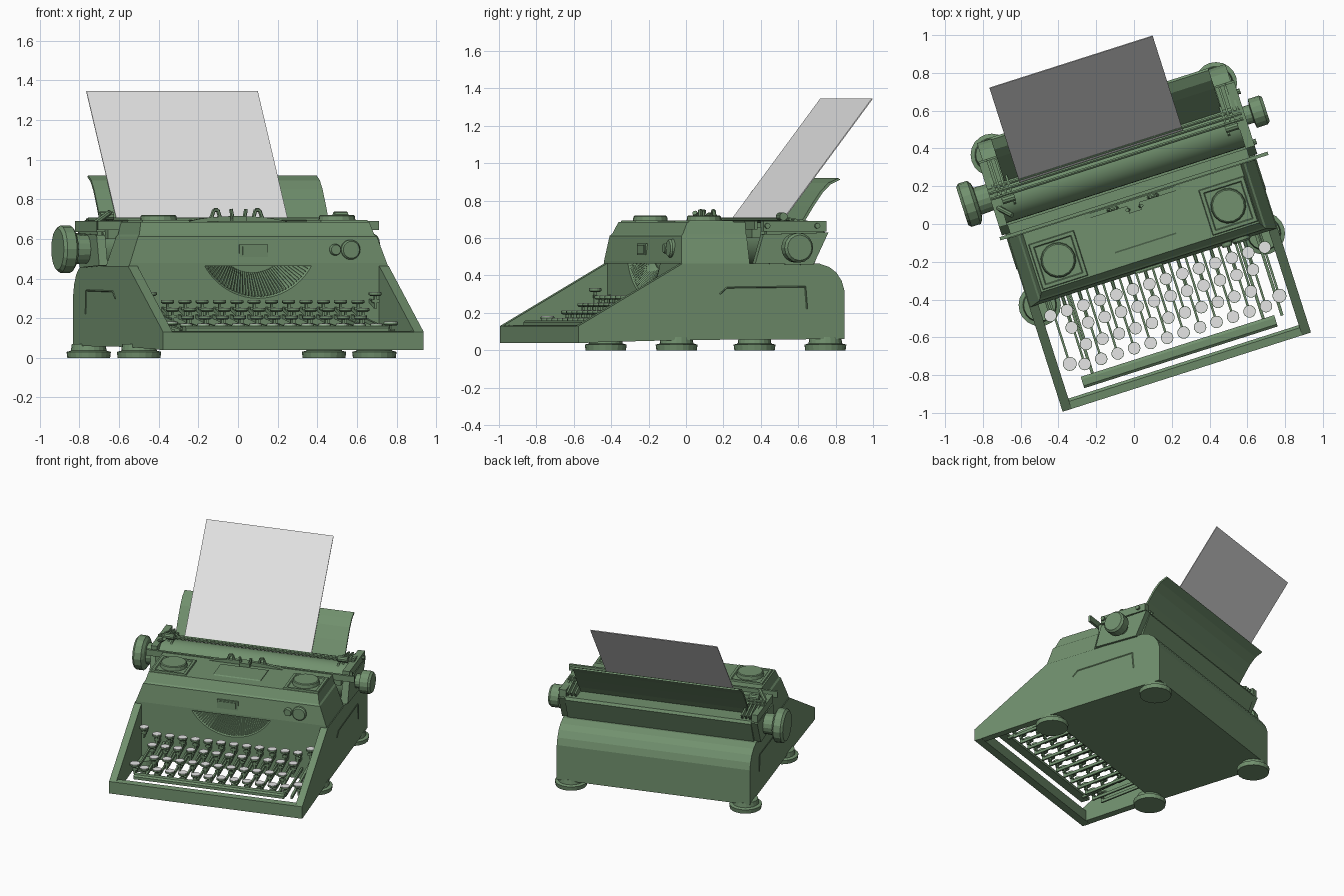
import bpy, bmesh, math
from mathutils import Matrix, Vector

C = 0.028                                             # middle of the machine
TURN = Matrix.Rotation(math.radians(17.7), 4, 'Z')    # whole model is turned


def material(name, rgb):
    m = bpy.data.materials.new(name)
    m.diffuse_color = (*rgb, 1)
    return m


GREEN = material("sage_green", (0.165, 0.28, 0.155))
WHITE = material("paper_white", (0.78, 0.78, 0.78))


def finish(name, bm, mat=GREEN, smooth=False):
    bmesh.ops.recalc_face_normals(bm, faces=bm.faces)
    me = bpy.data.meshes.new(name)
    bm.to_mesh(me)
    bm.free()
    me.transform(TURN)
    me.materials.append(mat)
    ob = bpy.data.objects.new(name, me)
    bpy.context.collection.objects.link(ob)
    if smooth:
        bpy.context.view_layer.objects.active = ob
        ob.select_set(True)
        bpy.ops.object.shade_smooth_by_angle(angle=math.radians(35))
        ob.select_set(False)
    return ob


def loft(bm, rings):
    vs = [[bm.verts.new(p) for p in r] for r in rings]
    n = len(vs[0])
    for a, b in zip(vs, vs[1:]):
        for i in range(n):
            bm.faces.new((a[i], a[(i + 1) % n], b[(i + 1) % n], b[i]))
    bm.faces.new(vs[0])
    bm.faces.new(vs[-1])


def prism(bm, profile, x0, x1):                       # (y, z) profile along x
    loft(bm, [[(x, y, z) for y, z in profile] for x in (x0, x1)])


def box(bm, x0, x1, y0, y1, z0, z1):
    prism(bm, [(y0, z0), (y1, z0), (y1, z1), (y0, z1)], x0, x1)


def lathe(bm, steps, at, axis, n=20):                 # (distance, radius) steps
    q = Vector((0, 0, 1)).rotation_difference(Vector(axis))
    loft(bm, [[Vector(at) + q @ Vector((r * math.cos(2 * math.pi * i / n),
               r * math.sin(2 * math.pi * i / n), d)) for i in range(n)] for d, r in steps])


def bar(bm, a, b, r=0.008, n=6):
    a, b = Vector(a), Vector(b)
    lathe(bm, [(0, r), ((b - a).length, r)], a, (b - a).normalized(), n)


# Body shell with rounded back
bm = bmesh.new()
prism(bm, [(-0.245, 0.055), (0.66, 0.06), (0.66, 0.32), (0.645, 0.37), (0.615, 0.415),
           (0.575, 0.445), (0.52, 0.463), (-0.245, 0.463)], C - 0.69, C + 0.69)
body = finish("body_shell", bm)

# Type basket opening, cut as a cone
bm = bmesh.new()
lathe(bm, [(-0.05, 0.34), (0.025, 0.327), (0.13, 0.2)], (C, -0.27, 0.627), (0, 1, 0), 64)
cutter = finish("basket_cutter", bm)
cutter.hide_render = True
cutter.hide_viewport = True
mod = body.modifiers.new("basket", 'BOOLEAN')
mod.operation = 'DIFFERENCE'
mod.object = cutter
mod.solver = 'EXACT'

# Type bars lining the basket
bm = bmesh.new()
for i in range(37):
    a = math.radians(-90 + (i - 18) * 3.1)
    c, s = math.cos(a), math.sin(a)
    bar(bm, (C + 0.318 * c, -0.238, 0.627 + 0.318 * s),
        (C + 0.2 * c, -0.145, 0.627 + 0.2 * s), 0.006, 4)
finish("type_bars", bm)

# Sloping side panels and front rail
for side in (-1, 1):
    bm = bmesh.new()
    prism(bm, [(-0.832, 0.04), (-0.24, 0.055), (-0.24, 0.463), (-0.25, 0.463), (-0.832, 0.13)],
          C + side * 0.69, C + side * 0.64)
    finish("side_panel", bm)
bm = bmesh.new()
prism(bm, [(-0.832, 0.04), (-0.775, 0.04), (-0.775, 0.12), (-0.79, 0.135), (-0.832, 0.13)],
      C - 0.69, C + 0.69)
finish("front_rail", bm)

# Thin raised seam on each side
bm = bmesh.new()
for side in (-1, 1):
    x = C + side * 0.69
    for a, b in (((-0.04, 0.30), (0, 0.335)), ((0, 0.335), (0.44, 0.34)), ((0.44, 0.34), (0.45, 0.22))):
        bar(bm, (x, *a), (x, *b), 0.004, 4)
finish("side_seams", bm)

# Feet
bm = bmesh.new()
for x in (-0.606, 0.64):
    for y in (-0.257, 0.578):
        lathe(bm, [(0, 0.108), (0.03, 0.112), (0.036, 0.09), (0.07, 0.085)], (x, y, 0), (0, 0, 1))
finish("feet", bm)

# Hood over the type basket
bm = bmesh.new()
loft(bm, [[(C - w, y, z), (C + w, y, z), (C + w, 0.13, z), (C - w, 0.13, z)] for w, y, z in
          ((0.685, -0.252, 0.463), (0.68, -0.252, 0.478), (0.632, -0.236, 0.612),
           (0.622, -0.225, 0.622), (0.605, -0.195, 0.685))])
finish("hood", bm)

# Ribbon spool covers
for x in (-0.44, 0.505):
    bm = bmesh.new()
    loft(bm, [[(x + a * h, -0.06 + b * h, z) for a, b in ((-1, -1), (1, -1), (1, 1), (-1, 1))]
              for h, z in ((0.128, 0.68), (0.122, 0.694), (0.105, 0.694), (0.1, 0.688))])
    lathe(bm, [(0, 0.094), (0.025, 0.09), (0.03, 0.084)], (x, -0.06, 0.69), (0, 0, 1), 16)
    finish("spool_cover", bm)

# Hood centre: cover plate, curved guard, front badge and buttons
bm = bmesh.new()
prism(bm, [(-0.12, 0.684), (0.06, 0.684), (0.06, 0.69), (-0.11, 0.69)], C - 0.17, C + 0.17)
finish("centre_plate", bm)
bm = bmesh.new()
arc = [(C + 0.3 * math.cos(math.radians(t)), 0.66 + 0.055 * math.sin(math.radians(t)))
       for t in range(0, 181, 15)]
loft(bm, [[(x, y, z) for x, z in arc] for y in (0.1, 0.125)])
finish("curved_guard", bm)
bm = bmesh.new()
box(bm, -0.072, 0.078, -0.253, -0.23, 0.508, 0.572)
box(bm, -0.057, 0.063, -0.258, -0.23, 0.518, 0.562)
for x, r in ((0.435, 0.029), (0.516, 0.05)):
    lathe(bm, [(0, r), (0.02, r), (0.03, r * 0.85)], (x, -0.235, 0.545), (0, -1, 0))
finish("front_buttons", bm)

# Type guide with two ears
bm = bmesh.new()
box(bm, C - 0.035, C + 0.035, 0.06, 0.1, 0.62, 0.715)
lathe(bm, [(0, 0.025), (0.03, 0.02)], (C, 0.065, 0.66), (0, -1, 0), 12)
for s in (-1, 1):
    bar(bm, (C + s * 0.03, 0.08, 0.70), (C + s * 0.04, 0.08, 0.75), 0.01)
    bar(bm, (C + s * 0.08, 0.11, 0.68), (C + s * 0.1, 0.11, 0.745), 0.01)
    bar(bm, (C + s * 0.1, 0.11, 0.745), (C + s * 0.12, 0.11, 0.745), 0.01)
    bar(bm, (C + s * 0.12, 0.11, 0.745), (C + s * 0.145, 0.11, 0.68), 0.01)
finish("type_guide", bm)

# Platen roller and knobs
bm = bmesh.new()
lathe(bm, [(0, 0.125), (1.33, 0.125)], (-0.64, 0.335, 0.56), (1, 0, 0), 32)
finish("platen", bm, smooth=True)
bm = bmesh.new()
lathe(bm, [(0, 0.09), (0, 0.105), (0.015, 0.12), (0.065, 0.12), (0.08, 0.1), (0.085, 0.075),
           (0.2, 0.07)], (-0.838, 0.367, 0.548), (1, 0, 0), 16)
finish("left_knob", bm)
bm = bmesh.new()
lathe(bm, [(0, 0.05), (0.07, 0.05), (0.075, 0.08), (0.135, 0.08), (0.15, 0.068)],
      (0.70, 0.367, 0.548), (1, 0, 0), 16)
finish("right_knob", bm)

# Carriage: end plates, rear trough and rails
bm = bmesh.new()
for x0, x1 in ((-0.685, -0.64), (0.685, 0.735)):
    prism(bm, [(0.155, 0.465), (0.48, 0.455), (0.565, 0.63), (0.2, 0.62)], x0, x1)
    box(bm, x0, x1, 0.2, 0.555, 0.635, 0.69)
    prism(bm, [(0.22, 0.6), (0.54, 0.6), (0.54, 0.65), (0.22, 0.65)], x0 + 0.01, x1 - 0.01)
prism(bm, [(0.42, 0.463), (0.5, 0.463), (0.565, 0.62), (0.555, 0.64), (0.42, 0.64)], -0.64, 0.69)
finish("carriage", bm)
bm = bmesh.new()
box(bm, -0.70, 0.79, 0.132, 0.15, 0.645, 0.69)
box(bm, -0.64, 0.69, 0.15, 0.2, 0.60, 0.66)
for y, z in ((0.355, 0.70), (0.385, 0.695), (0.41, 0.685)):
    bar(bm, (-0.68, y, z), (0.72, y, z), 0.009)
finish("carriage_rails", bm)

# Levers and brackets at both carriage ends
bm = bmesh.new()
for s in (-1, 1):
    for i in range(4):
        x = C + s * (0.595 + 0.028 * i)
        prism(bm, [(0.27 + 0.02 * i, 0.64), (0.53, 0.64), (0.55, 0.67), (0.42, 0.70),
                   (0.3 + 0.02 * i, 0.69)], x - 0.006, x + 0.006)
    lathe(bm, [(0, 0.022), (0.07, 0.022)], (C + s * 0.62 - 0.035, 0.33, 0.715), (1, 0, 0), 10)
bar(bm, (-0.66, 0.3, 0.68), (-0.6, 0.24, 0.735), 0.014, 8)
bar(bm, (0.735, 0.22, 0.665), (0.75, 0.22, 0.665), 0.015, 8)
bar(bm, (0.735, 0.5, 0.665), (0.75, 0.5, 0.665), 0.015, 8)
finish("carriage_levers", bm)

# Curved paper table
bm = bmesh.new()
line = [(0.41, 0.62), (0.45, 0.69), (0.50, 0.77), (0.555, 0.85), (0.60, 0.895), (0.655, 0.92)]
prism(bm, line + [(y + 0.012, z - 0.008) for y, z in reversed(line)], -0.585, 0.625)
finish("paper_table", bm)

# Sheet of paper
bm = bmesh.new()
prism(bm, [(0.39, 0.665), (0.394, 0.662), (0.921, 1.343), (0.917, 1.347)], -0.51, 0.397)
finish("paper_sheet", bm, WHITE)

# Keys: (first x, count, y, z) rows plus two shift keys
keys = [(x0 + i * 0.0916, y, z + (0.04 if n == 14 and i in (0, 13) else 0), 0.03)
        for x0, n, y, z in ((-0.569, 14, -0.328, 0.29), (-0.481, 12, -0.422, 0.25),
                            (-0.435, 11, -0.528, 0.21), (-0.474, 12, -0.627, 0.17))
        for i in range(n)]
keys += [(-0.549, -0.602, 0.18, 0.034), (0.618, -0.596, 0.18, 0.034)]
caps, tops, levers = bmesh.new(), bmesh.new(), bmesh.new()
for x, y, z, r in keys:
    lathe(caps, [(-0.018, r * 0.85), (-0.012, r + 0.003), (-0.001, r + 0.003)], (x, y, z), (0, 0, 1), 16)
    lathe(tops, [(-0.002, r), (0.002, r)], (x, y, z), (0, 0, 1), 16)
    foot = z - 0.06
    box(levers, x - 0.006, x + 0.006, y - 0.008, y + 0.008, foot - 0.02, z - 0.015)
    box(levers, x - 0.02, x + 0.02, y - 0.006, y + 0.006, z - 0.05, z - 0.035)
    prism(levers, [(y, foot - 0.02), (y, foot), (-0.235, foot + 0.03), (-0.235, foot + 0.01)],
          x - 0.006, x + 0.006)
finish("key_caps", caps)
finish("key_tops", tops, WHITE)
finish("key_levers", levers)

# Space bar with its two arms
bm = bmesh.new()
prism(bm, [(-0.748, 0.13), (-0.685, 0.13), (-0.685, 0.15), (-0.7, 0.16), (-0.735, 0.16), (-0.748, 0.15)],
      -0.515, 0.56)
for x in (-0.45, 0.50, 0.60):
    prism(bm, [(-0.7, 0.115), (-0.7, 0.135), (-0.235, 0.2), (-0.235, 0.18)], x - 0.008, x + 0.008)
finish("space_bar", bm)
